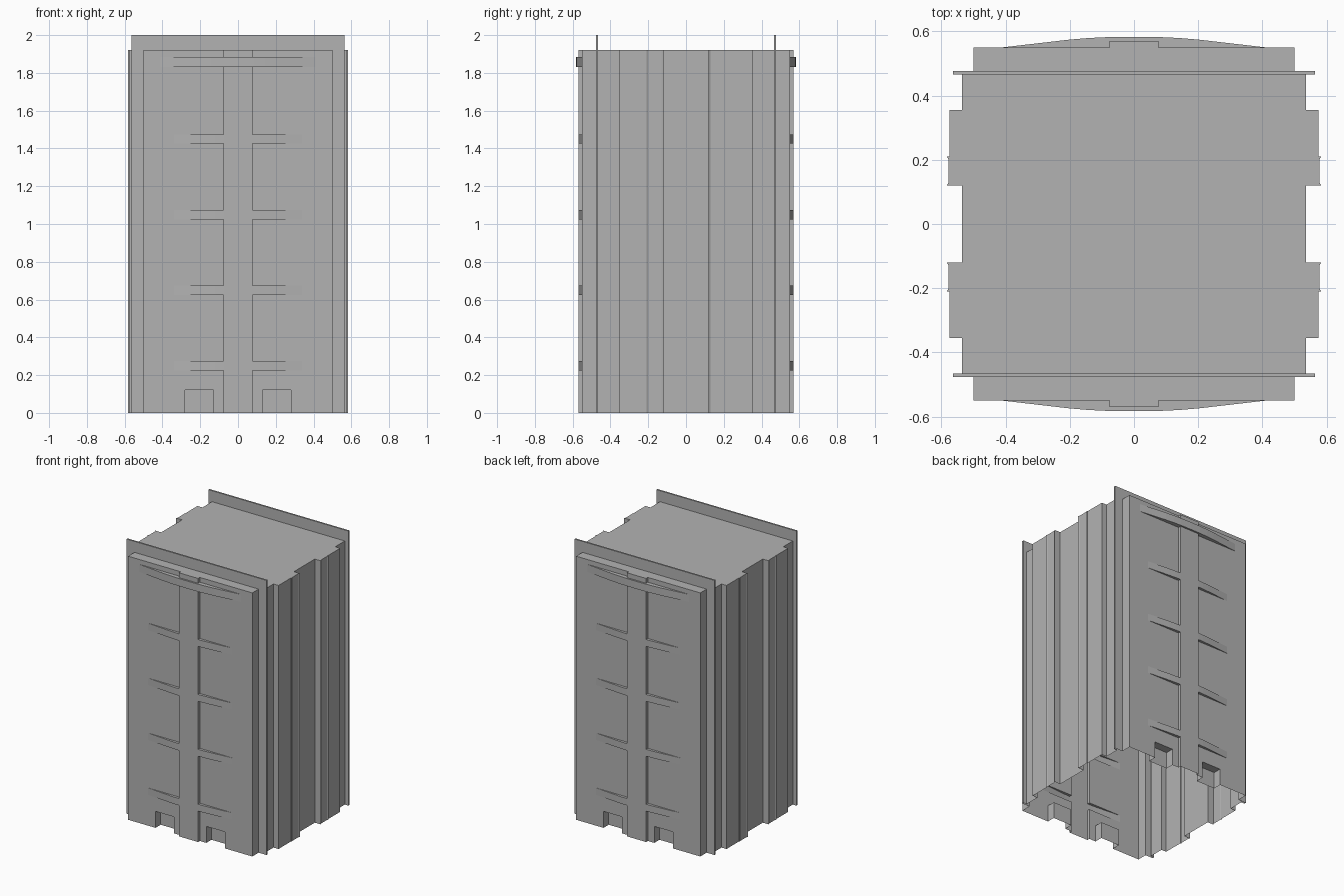
import bpy, bmesh

cube = bpy.data.objects.get("Cube")
if cube:
    bpy.data.objects.remove(cube, do_unlink=True)

TOP, CREST = 1.92, 2.0          # body height, flange height
PANEL_Y, FLANGE_OUT, FLANGE_IN = 0.55, 0.477, 0.465
PANEL_X, FLANGE_X = 0.5, 0.563

grey = bpy.data.materials.new("plain_grey")
grey.use_nodes = True
grey.diffuse_color = (0.45, 0.45, 0.45, 1)
grey.node_tree.nodes["Principled BSDF"].inputs["Base Color"].default_value = (0.45, 0.45, 0.45, 1)


def finish(name, bm):
    bmesh.ops.remove_doubles(bm, verts=bm.verts, dist=0.0002)
    bmesh.ops.recalc_face_normals(bm, faces=bm.faces)
    mesh = bpy.data.meshes.new(name)
    bm.to_mesh(mesh)
    bm.free()
    mesh.materials.append(grey)
    obj = bpy.data.objects.new(name, mesh)
    bpy.context.collection.objects.link(obj)
    return obj


def face(bm, *points):
    return bm.faces.new([bm.verts.new(p) for p in points])


# Ribbed side walls, flange fins and panel edges, one quarter profile mirrored
quarter = [(0.535, 0), (0.535, 0.12), (0.583, 0.12), (0.577, 0.13), (0.577, 0.2),
           (0.583, 0.21), (0.575, 0.21), (0.575, 0.355), (0.535, 0.355),
           (0.535, FLANGE_IN), (FLANGE_X, FLANGE_IN), (FLANGE_X, FLANGE_OUT),
           (PANEL_X, FLANGE_OUT), (PANEL_X, PANEL_Y)]
side = [(x, -y) for x, y in reversed(quarter[1:])] + quarter
bm = bmesh.new()
for s in (1, -1):
    for (xa, ya), (xb, yb) in zip(side, side[1:]):
        face(bm, (s * xa, ya, 0), (s * xb, yb, 0), (s * xb, yb, TOP), (s * xa, ya, TOP))
finish("side_walls", bm)

# Top lid follows the wall profile up to the flanges
lid = [p for p in side if abs(p[1]) <= FLANGE_OUT]
bm = bmesh.new()
face(bm, *[(x, y, TOP) for x, y in lid], *[(-x, y, TOP) for x, y in reversed(lid)])
finish("top_lid", bm)

# Upright crests of the two flanges
for name, s in (("front_crest", -1), ("back_crest", 1)):
    bm = bmesh.new()
    bmesh.ops.create_cube(bm, size=1)
    for v in bm.verts:
        v.co.x *= 2 * FLANGE_X
        v.co.y = s * (FLANGE_OUT if v.co.y > 0 else FLANGE_IN)
        v.co.z = CREST if v.co.z > 0 else TOP
    finish(name, bm)

# Embossed panels: a stepped relief of bar, tapered ribs and foot pockets
CURVE = [(0, 1), (0.2, 0.97), (0.35, 0.88), (0.5, 0.72), (1, 0)]
BAR_X, BAR_D = 0.077, 0.02
WIDE, NARROW = (0.41, 0.033), (0.34, 0.021)
POCKET = (0.13, 0.28, 0.12, 0.06)
RIBS = [(0.225 + 0.4 * i, 0.275 + 0.4 * i, NARROW) for i in range(4)]
RIBS.append((1.83, 1.885, WIDE))


def taper(x, half, peak):
    t = abs(x) / half
    for (ta, va), (tb, vb) in zip(CURVE, CURVE[1:]):
        if t <= tb:
            return peak * (va + (vb - va) * (t - ta) / (tb - ta))
    return 0


def relief(x, xm, zm):
    """Depth at x, for the cell whose centre is (xm, zm)."""
    a, b, height, depth = POCKET
    if zm < height and a < abs(xm) < b:
        return -depth
    d = BAR_D if abs(xm) < BAR_X else 0
    for z0, z1, (half, peak) in RIBS:
        if z0 < zm < z1:
            r = taper(x, half, peak)
            d = max(d, r if peak > BAR_D + 0.01 else min(r, BAR_D))
    return d


half_xs = {0, BAR_X, PANEL_X, POCKET[0], POCKET[1]}
half_xs |= {t * half for t, _ in CURVE for half, _ in (WIDE, NARROW)}
xs = sorted(half_xs | {-x for x in half_xs})
zs = sorted({0, POCKET[2], TOP} | {z for rib in RIBS for z in rib[:2]})


def build_panel(name, s):
    bm = bmesh.new()
    cols, rows = list(zip(xs, xs[1:])), list(zip(zs, zs[1:]))

    def depths(i, j):
        (xa, xb), (za, zb) = cols[i], rows[j]
        return [s * (PANEL_Y + relief(x, (xa + xb) / 2, (za + zb) / 2)) for x in (xa, xb)]

    for i, (xa, xb) in enumerate(cols):
        for j, (za, zb) in enumerate(rows):
            ya, yb = depths(i, j)
            face(bm, (xa, ya, za), (xb, yb, za), (xb, yb, zb), (xa, ya, zb))
            # step to the next column
            if i + 1 < len(cols):
                yn = depths(i + 1, j)[0]
                if abs(yn - yb) > 0.0005:
                    face(bm, (xb, yb, za), (xb, yn, za), (xb, yn, zb), (xb, yb, zb))
            # step to the next row, or the top ledge
            if j + 1 < len(rows):
                na, nb = depths(i, j + 1)
            else:
                na = nb = s * FLANGE_OUT
            if abs(na - ya) + abs(nb - yb) > 0.0005:
                face(bm, (xa, ya, zb), (xb, yb, zb), (xb, nb, zb), (xa, na, zb))
    bmesh.ops.remove_doubles(bm, verts=bm.verts, dist=0.0002)
    bmesh.ops.dissolve_degenerate(bm, edges=bm.edges, dist=0.0002)
    bmesh.ops.dissolve_limit(bm, angle_limit=0.01, verts=bm.verts, edges=bm.edges)
    finish(name, bm)


build_panel("front_panel", -1)
build_panel("back_panel", 1)
